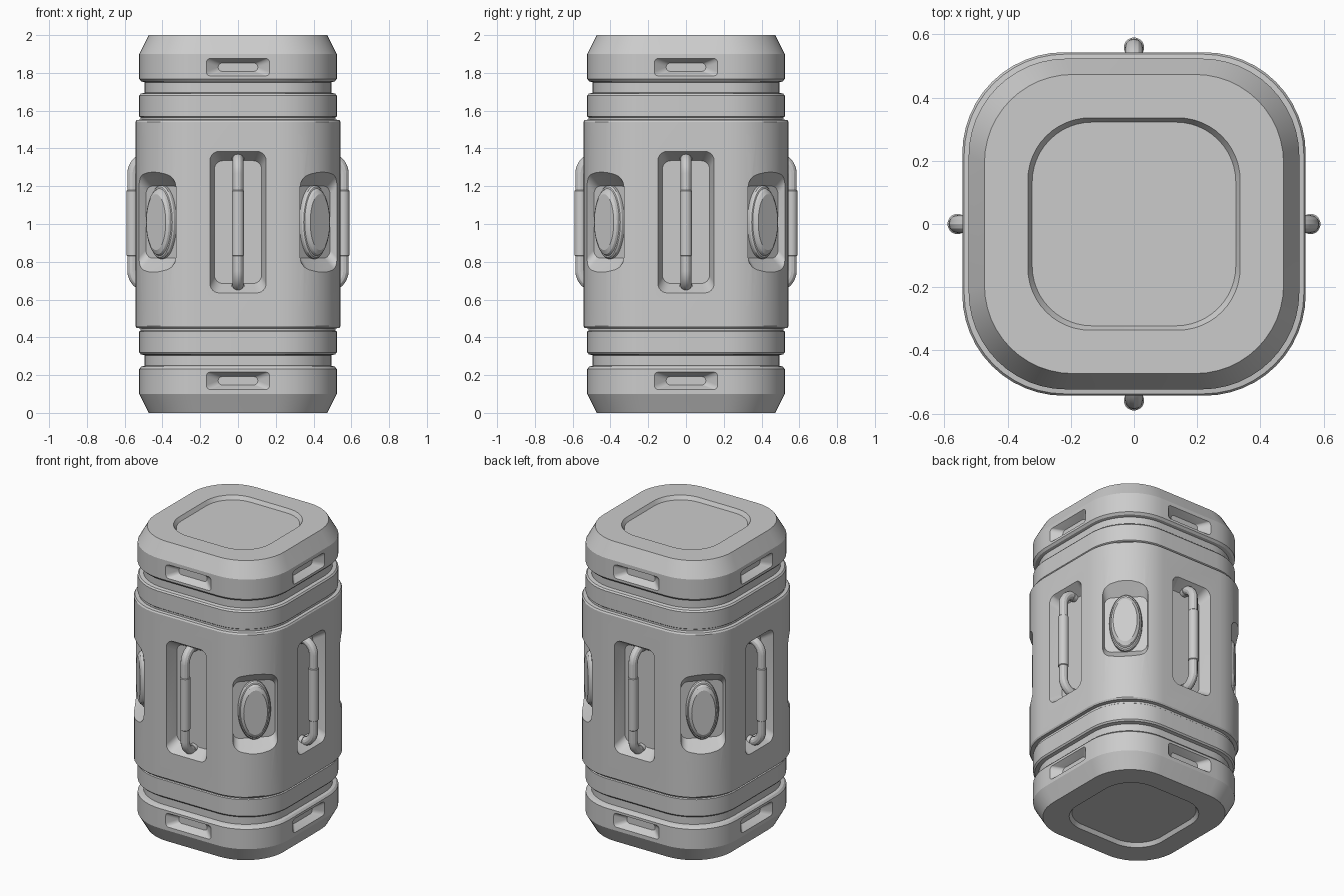
import bpy, bmesh
from math import sin, cos, pi, radians
from mathutils import Matrix

if "Cube" in bpy.data.objects:
    bpy.data.objects.remove(bpy.data.objects["Cube"])


def rrect(hx, hy, r, seg=12):
    pts = []
    for i, (sx, sy) in enumerate([(1, 1), (-1, 1), (-1, -1), (1, -1)]):
        for k in range(seg + 1):
            a = pi / 2 * (i + k / seg)
            pts.append((sx * (hx - r) + r * cos(a), sy * (hy - r) + r * sin(a)))
    return pts


def ellipse(rx, ry, n=40):
    return [(rx * cos(2 * pi * k / n), ry * sin(2 * pi * k / n)) for k in range(n)]


def loft(bm, sections, mat=Matrix()):
    """Skin a list of (outline, height) sections and cap both ends."""
    rings = [[bm.verts.new(mat @ Matrix.Translation((x, y, h)).translation) for x, y in pts]
             for pts, h in sections]
    n = len(rings[0])
    for a, b in zip(rings, rings[1:]):
        for i in range(n):
            j = (i + 1) % n
            bm.faces.new((a[i], a[j], b[j], b[i]))
    bm.faces.new(rings[0][::-1])
    bm.faces.new(rings[-1])


def make(name, bm):
    bmesh.ops.recalc_face_normals(bm, faces=bm.faces)
    me = bpy.data.meshes.new(name)
    bm.to_mesh(me)
    bm.free()
    ob = bpy.data.objects.new(name, me)
    bpy.context.collection.objects.link(ob)
    return ob


def activate(ob):
    bpy.ops.object.select_all(action='DESELECT')
    ob.select_set(True)
    bpy.context.view_layer.objects.active = ob


def outward(deg, z):
    """Local z points out of the side, local y points up."""
    return (Matrix.Translation((0, 0, z)) @ Matrix.Rotation(radians(deg), 4, 'Z')
            @ Matrix.Rotation(pi / 2, 4, 'X'))


SIDES = (0, 90, 180, 270)
CORNERS = (45, 135, 225, 315)

# body: upper half profile (half width, z), mirrored about z = 1
upper = [(0.543, 1.54), (0.537, 1.55), (0.517, 1.553), (0.517, 1.565), (0.523, 1.57),
         (0.523, 1.68), (0.515, 1.69), (0.494, 1.695), (0.494, 1.75), (0.512, 1.755),
         (0.523, 1.768), (0.523, 1.9), (0.473, 2.0), (0.336, 2.0), (0.322, 1.975)]
profile = [(w, 2 - z) for w, z in reversed(upper)] + upper
bm = bmesh.new()
loft(bm, [(rrect(w, w, w * 0.59), z) for w, z in profile])
body = make("canister_body", bm)

# cutters: handle bays, cap slots and corner pockets
bm = bmesh.new()
for a in SIDES:
    loft(bm, [(rrect(0.125, 0.325, 0.045, 6), 0.465), (rrect(0.149, 0.375, 0.05, 6), 0.543),
              (rrect(0.155, 0.387, 0.05, 6), 0.563)], outward(a, 1.01))
    for z in (0.17, 1.83):
        loft(bm, [(rrect(0.105, 0.022, 0.0215, 6), 0.475), (rrect(0.168, 0.046, 0.022, 6), 0.523),
                  (rrect(0.194, 0.056, 0.022, 6), 0.543)], outward(a, z))
for a in CORNERS:
    loft(bm, [(rrect(0.13, 0.19, 0.045, 6), 0.56), (rrect(0.137, 0.23, 0.045, 6), 0.60),
              (rrect(0.147, 0.28, 0.045, 6), 0.65)], outward(a, 1.01))
cutter = make("recess_cutters", bm)
cutter.hide_render = True
mod = body.modifiers.new("recesses", 'BOOLEAN')
mod.operation = 'DIFFERENCE'
mod.solver = 'EXACT'
mod.object = cutter
activate(body)
bpy.ops.object.modifier_apply(modifier=mod.name)
bpy.data.objects.remove(cutter)

# oval corner knobs
bm = bmesh.new()
for a in CORNERS:
    loft(bm, [(ellipse(0.1, 0.195), 0.55), (ellipse(0.1, 0.195), 0.578),
              (ellipse(0.095, 0.187), 0.587), (ellipse(0.089, 0.178), 0.589),
              (ellipse(0.085, 0.17), 0.603), (ellipse(0.073, 0.148), 0.614)], outward(a, 1.01))
knobs = make("corner_knobs", bm)

# handle rods: bent tubes
cu = bpy.data.curves.new("handle_rods", 'CURVE')
cu.dimensions = '3D'
cu.bevel_depth = 0.028
cu.bevel_resolution = 4
cu.use_fill_caps = True
r, out, half = 0.085, 0.558, 0.342
arc = [(out - r + r * cos(t * pi / 16), half - r + r * sin(t * pi / 16)) for t in range(9)]
top = arc + [(0.44, half)]
path = [(d, -h) for d, h in reversed(top)] + top
for a in SIDES:
    sp = cu.splines.new('POLY')
    sp.points.add(len(path) - 1)
    for p, (d, h) in zip(sp.points, path):
        p.co = (*(outward(a, 1.01) @ Matrix.Translation((0, h, d))).translation, 1)
rods = bpy.data.objects.new("handle_rods", cu)
bpy.context.collection.objects.link(rods)
activate(rods)
bpy.ops.object.convert(target='MESH')
rods = bpy.context.object

# handle grips and end collars
bm = bmesh.new()
for a in SIDES:
    grip = Matrix.Rotation(radians(a), 4, 'Z') @ Matrix.Translation((0, -out, 0))
    loft(bm, [(ellipse(0.028, 0.028, 20), 0.83), (ellipse(0.032, 0.032, 20), 0.834),
              (ellipse(0.032, 0.032, 20), 1.176), (ellipse(0.028, 0.028, 20), 1.18)], grip)
    for s in (-1, 1):
        loft(bm, [(ellipse(0.034, 0.034, 20), 0.45), (ellipse(0.034, 0.034, 20), 0.49)],
             outward(a, 1.01 + s * half))
grips = make("handle_grips", bm)

for ob in (body, knobs, rods, grips):
    activate(ob)
    bpy.ops.object.shade_smooth_by_angle(angle=radians(25))
